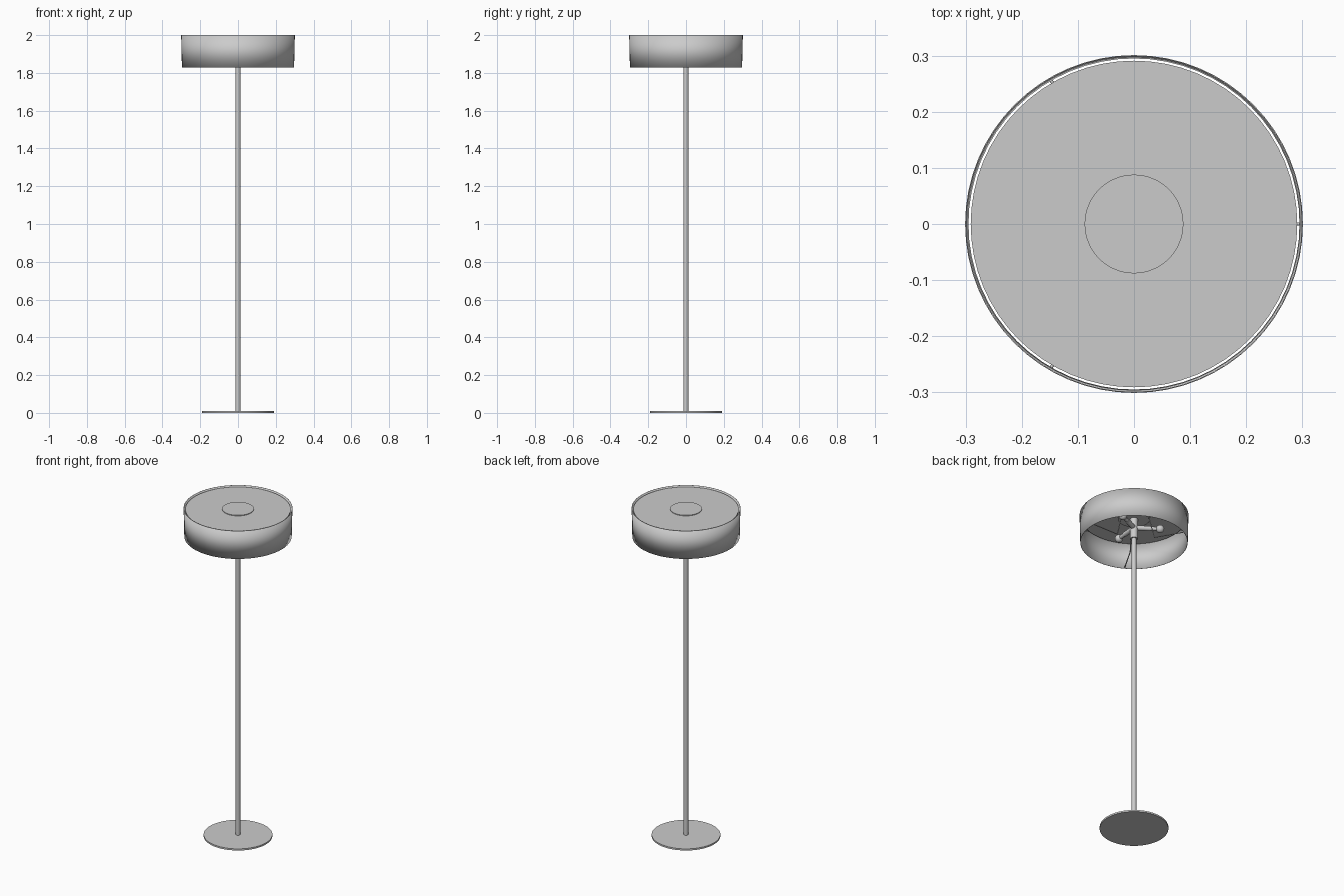
import bpy, math
from mathutils import Vector

if "Cube" in bpy.data.objects:
    bpy.data.objects.remove(bpy.data.objects["Cube"], do_unlink=True)

gray = bpy.data.materials.new("light_gray")
gray.use_nodes = True
gray.diffuse_color = (0.6, 0.6, 0.6, 1)
gray.node_tree.nodes["Principled BSDF"].inputs["Base Color"].default_value = (0.6, 0.6, 0.6, 1)


def finish(obj, name):
    obj.name = name
    obj.data.materials.append(gray)
    bpy.ops.object.select_all(action="DESELECT")
    obj.select_set(True)
    bpy.context.view_layer.objects.active = obj
    if obj.type == "MESH":
        bpy.ops.object.shade_smooth_by_angle(angle=math.radians(35))
    return obj


def rod(name, start, end, radius, sides=24):
    """Cylinder between two points."""
    a, b = Vector(start), Vector(end)
    bpy.ops.mesh.primitive_cylinder_add(vertices=sides, radius=radius, depth=(b - a).length,
                                        location=(a + b) / 2,
                                        rotation=(b - a).to_track_quat("Z", "Y").to_euler())
    return finish(bpy.context.object, name)


def upright(name, radius, bottom, top, sides=64):
    return rod(name, (0, 0, bottom), (0, 0, top), radius, sides)


def polar(radius, angle, z):
    return Vector((radius * math.cos(angle), radius * math.sin(angle), z))


def wire(name, points, radius):
    """Round wire along a polyline."""
    curve = bpy.data.curves.new(name, "CURVE")
    curve.dimensions = "3D"
    curve.bevel_depth = radius
    curve.bevel_resolution = 2
    curve.use_fill_caps = True
    spline = curve.splines.new("POLY")
    spline.points.add(len(points) - 1)
    for slot, point in zip(spline.points, points):
        slot.co = (*point, 1)
    obj = bpy.data.objects.new(name, curve)
    bpy.context.collection.objects.link(obj)
    return finish(obj, name)


# Stand
upright("base_plate", 0.19, 0, 0.01)
upright("pole", 0.013, 0.01, 1.97, 24)
upright("lamp_holder_hub", 0.021, 1.85, 1.975, 32)

# Open drum shade with a thin wall
bpy.ops.mesh.primitive_cone_add(vertices=64, radius1=0.297, radius2=0.301, depth=0.172,
                                end_fill_type="NOTHING", location=(0, 0, 1.914))
shade = finish(bpy.context.object, "drum_shade")
wall = shade.modifiers.new("wall", "SOLIDIFY")
wall.thickness = 0.002
wall.offset = -1

# Top cover and its raised centre cap
upright("top_cover", 0.291, 1.985, 1.993)
upright("centre_cap", 0.088, 1.975, 1.997)

# Three wire arms and three bulbs around the hub
for i in range(3):
    turn = i * math.tau / 3
    wire(f"shade_arm_{i + 1}", [polar(0.085, turn, 1.98), polar(0.12, turn, 1.835),
                                polar(0.296, turn, 1.835)], 0.003)
    turn += math.radians(25)
    rod(f"bulb_socket_{i + 1}", polar(0.015, turn, 1.92), polar(0.09, turn, 1.92), 0.014)
    rod(f"bulb_neck_{i + 1}", polar(0.09, turn, 1.92), polar(0.13, turn, 1.92), 0.011)
    bpy.ops.mesh.primitive_uv_sphere_add(segments=24, ring_count=12, radius=0.023,
                                         location=polar(0.145, turn, 1.92))
    finish(bpy.context.object, f"bulb_{i + 1}")
